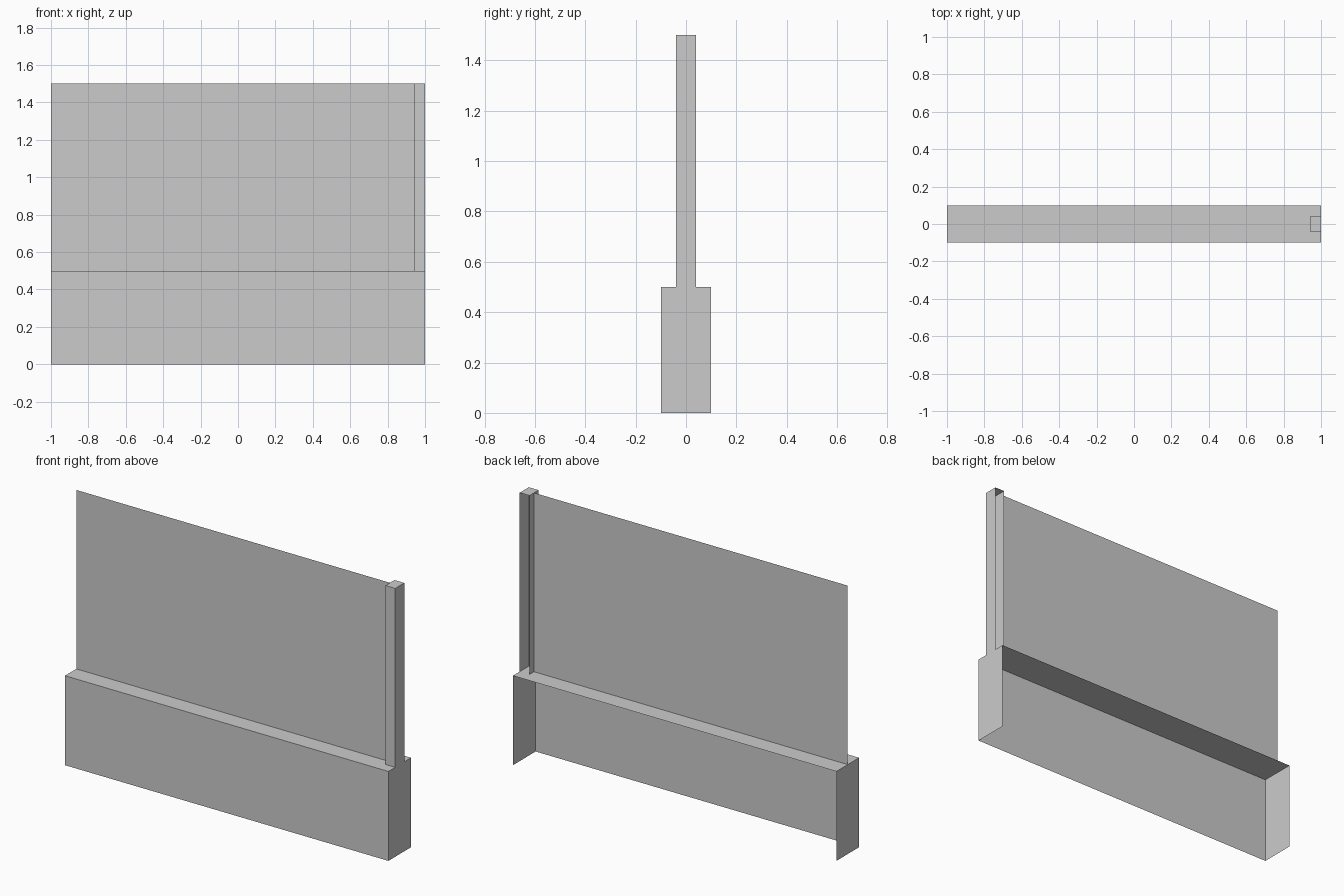
import bpy, bmesh
from mathutils import Vector

if "Cube" in bpy.data.objects:
    bpy.data.objects.remove(bpy.data.objects["Cube"])


def open_box(name, lo, hi):
    """Box shell left open at the back (+y) and underneath."""
    lo, hi = Vector(lo), Vector(hi)
    bm = bmesh.new()
    bmesh.ops.create_cube(bm, size=1)
    bm.normal_update()
    hidden = [f for f in bm.faces if f.normal.y > 0.9 or f.normal.z < -0.9]
    bmesh.ops.delete(bm, geom=hidden, context='FACES')
    bmesh.ops.scale(bm, vec=hi - lo, verts=bm.verts)
    bmesh.ops.translate(bm, vec=(lo + hi) / 2, verts=bm.verts)
    add_object(name, bm)


def add_object(name, bm):
    mesh = bpy.data.meshes.new(name)
    bm.to_mesh(mesh)
    bm.free()
    bpy.context.collection.objects.link(bpy.data.objects.new(name, mesh))


# Low wall
open_box("base_wall", (-1, -0.1, 0), (1, 0.1, 0.5))

# Post at the right end
open_box("fence_post", (0.94, -0.04, 0.5), (1, 0.04, 1.5))

# Thin fence panel running up to the post
bm = bmesh.new()
corners = [(-1, 0.5), (0.94, 0.5), (0.94, 1.5), (-1, 1.5)]
bm.faces.new([bm.verts.new((x, 0, z)) for x, z in corners])
add_object("fence_panel", bm)
